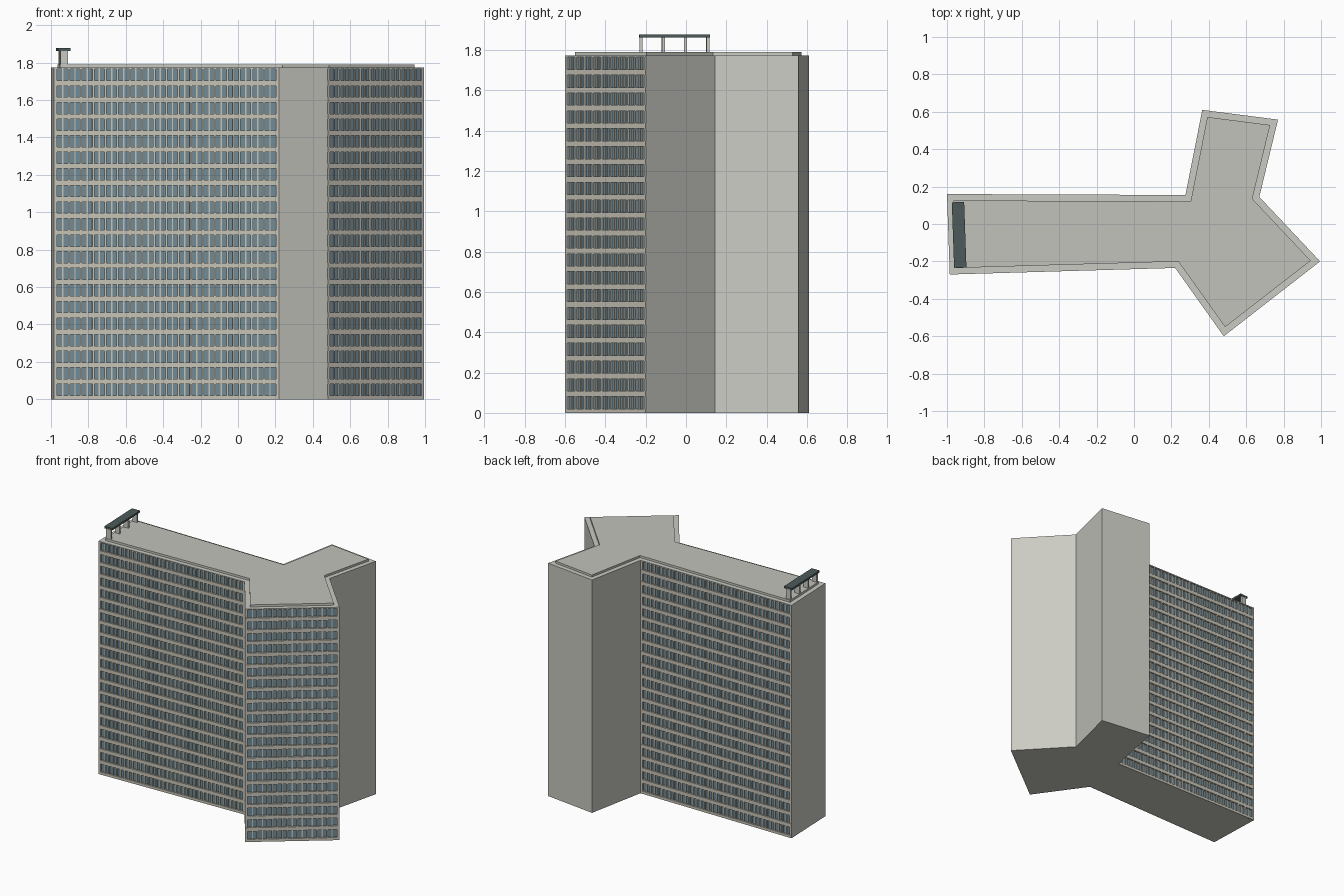
import bpy, bmesh, math
from mathutils import Vector, Matrix

if "Cube" in bpy.data.objects:
    bpy.data.objects.remove(bpy.data.objects["Cube"])


def material(name, r, g, b):
    m = bpy.data.materials.new(name)
    lin = [((c / 255 + 0.055) / 1.055) ** 2.4 for c in (r, g, b)]
    m.diffuse_color = (*lin, 1)
    m.use_nodes = True
    m.node_tree.nodes["Principled BSDF"].inputs["Base Color"].default_value = m.diffuse_color
    return m


WALL = material("pale grey wall", 203, 203, 196)
TRIM = material("warm concrete trim", 200, 197, 184)
GLASS = material("blue grey glass", 113, 139, 151)
ROOF = material("roof grey", 194, 194, 188)
DARK = material("dark canopy", 78, 90, 90)

# Tower footprint, counter-clockwise
PLAN = [Vector(p) for p in [(-0.985, -0.27), (0.22, -0.235), (0.48, -0.60),
                            (0.995, -0.20), (0.67, 0.145), (0.77, 0.558),
                            (0.365, 0.61), (0.275, 0.155), (-1.0, 0.16)]]
FACADES = {0: 36, 2: 18, 7: 38}      # glazed edge -> number of window bays
TOP = 1.773
FLOORS, PITCH = 20, 0.0886
RECESS = 0.012


def inset(points, dist):
    """Move each edge inward by its own distance and intersect neighbours."""
    n, out = len(points), []
    lines = []
    for i in range(n):
        a, b = points[i], points[(i + 1) % n]
        d = (b - a).normalized()
        lines.append((a + Vector((-d.y, d.x)) * dist[i], d))
    for i in range(n):
        (p, d), (q, e) = lines[i - 1], lines[i]
        w = q - p
        t = (w.x * e.y - w.y * e.x) / (d.x * e.y - d.y * e.x)
        out.append(p + d * t)
    return out


def finish(name, bm, mats):
    me = bpy.data.meshes.new(name)
    bm.to_mesh(me)
    bm.free()
    for m in mats:
        me.materials.append(m)
    ob = bpy.data.objects.new(name, me)
    bpy.context.collection.objects.link(ob)
    return ob


def prism(name, points, z0, z1, mats, side_mat=lambda i: 0, top_mat=0):
    bm = bmesh.new()
    lo = [bm.verts.new((p.x, p.y, z0)) for p in points]
    hi = [bm.verts.new((p.x, p.y, z1)) for p in points]
    n = len(points)
    bm.faces.new(lo[::-1])
    bm.faces.new(hi).material_index = top_mat
    for i in range(n):
        j = (i + 1) % n
        bm.faces.new((lo[i], lo[j], hi[j], hi[i])).material_index = side_mat(i)
    return finish(name, bm, mats)


def box(bm, frame, x, y, z):
    """Add a box given as (low, high) ranges in a local frame."""
    size = Matrix.Diagonal((x[1] - x[0], y[1] - y[0], z[1] - z[0], 1))
    mid = Matrix.Translation(((x[0] + x[1]) / 2, (y[0] + y[1]) / 2, (z[0] + z[1]) / 2))
    bmesh.ops.create_cube(bm, size=1, matrix=frame @ mid @ size)


def edge_frame(a, b):
    d = b - a
    return Matrix.Translation((a.x, a.y, 0)) @ Matrix.Rotation(math.atan2(d.y, d.x), 4, 'Z')


# Tower body, glazed on the recessed facades
body = inset(PLAN, [RECESS if i in FACADES else 0 for i in range(len(PLAN))])
prism("tower_body", body, 0, TOP - 0.008, [WALL, GLASS],
      lambda i: 1 if i in FACADES else 0)
prism("roof_edge", PLAN, TOP - 0.008, TOP, [WALL])

# Raised roof deck
prism("roof_deck", inset(PLAN, [0.034] * len(PLAN)), TOP, 1.789,
      [WALL, ROOF], top_mat=1)

# Floor bands and mullions
for edge, bays in FACADES.items():
    a, b = PLAN[edge], PLAN[(edge + 1) % len(PLAN)]
    frame, length = edge_frame(a, b), (b - a).length
    bands, mullions = bmesh.new(), bmesh.new()
    for f in range(FLOORS):
        z = f * PITCH
        low = 0 if f == 0 else z - 0.008
        box(bands, frame, (0, length), (0, RECESS), (low, z + 0.02))
    margin = 0.016
    step = (length - 2 * margin) / bays
    for i in range(1, bays):
        x = margin + i * step
        half = 0.0055 if i % 2 == 0 else 0.0038
        front = 0.002 if i % 2 == 0 else 0.005
        box(mullions, frame, (x - half, x + half), (front, RECESS), (0.01, TOP - 0.008))
    # Solid end piers
    for x in (0, length - margin):
        box(mullions, frame, (x, x + margin), (0.001, RECESS), (0, TOP - 0.008))
    finish("floor_bands", bands, [TRIM])
    finish("mullions", mullions, [TRIM])

# Rooftop canopy on four thin piers
frame = Matrix.Translation((-0.935, -0.058, 0)) @ Matrix.Rotation(math.radians(2), 4, 'Z')
canopy, piers = bmesh.new(), bmesh.new()
box(canopy, frame, (-0.033, 0.033), (-0.175, 0.175), (1.863, 1.878))
for y in (-0.166, -0.055, 0.055, 0.166):
    box(piers, frame, (-0.019, 0.019), (y - 0.007, y + 0.007), (1.785, 1.863))
finish("canopy_roof", canopy, [DARK])
finish("canopy_piers", piers, [WALL])
